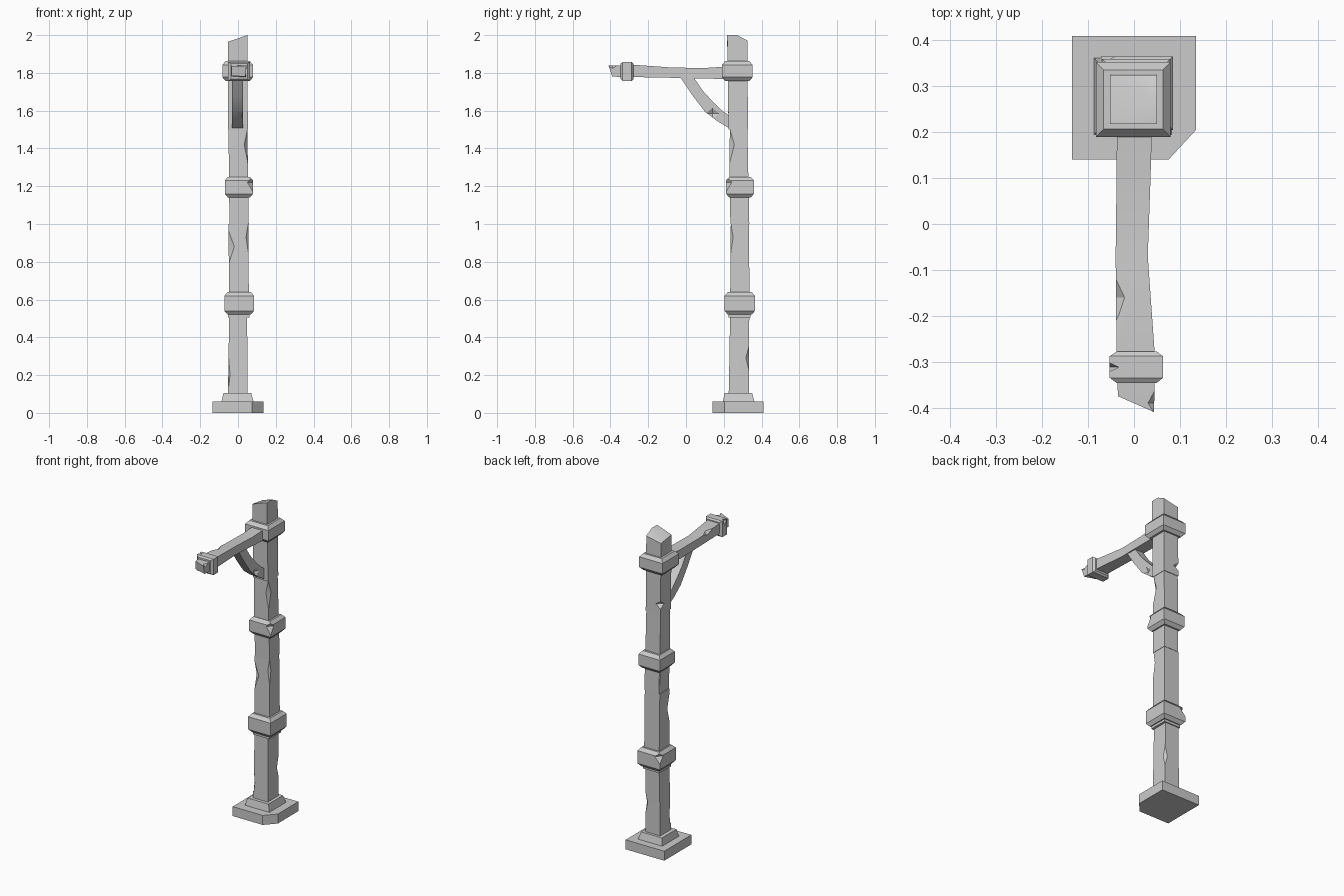
import bpy, bmesh
from mathutils import Vector

cube = bpy.data.objects.get("Cube")
if cube:
    bpy.data.objects.remove(cube, do_unlink=True)

stone = bpy.data.materials.new("pale_grey_stone")
stone.use_nodes = True
GREY = (0.6, 0.6, 0.6, 1)
stone.diffuse_color = GREY
stone.node_tree.nodes["Principled BSDF"].inputs["Base Color"].default_value = GREY


def finish(name, bm):
    bmesh.ops.recalc_face_normals(bm, faces=bm.faces)
    mesh = bpy.data.meshes.new(name)
    bm.to_mesh(mesh)
    bm.free()
    obj = bpy.data.objects.new(name, mesh)
    bpy.context.collection.objects.link(obj)
    mesh.materials.append(stone)
    return obj


def loft(name, rings):
    """Skin a stack of equal-length point rings and cap both ends."""
    bm = bmesh.new()
    loops = [[bm.verts.new(p) for p in ring] for ring in rings]
    n = len(loops[0])
    for a, b in zip(loops, loops[1:]):
        for i in range(n):
            j = (i + 1) % n
            bm.faces.new((a[i], a[j], b[j], b[i]))
    bm.faces.new(loops[0])
    bm.faces.new(loops[-1])
    return finish(name, bm)


def flat(z, x0, x1, y0, y1):
    return [(x0, y0, z), (x1, y0, z), (x1, y1, z), (x0, y1, z)]


def upright(y, x0, x1, z0, z1):
    return [(x0, y, z0), (x1, y, z0), (x1, y, z1), (x0, y, z1)]


def chip(obj, spots):
    """Knock elongated diamond-shaped chips out of the edges."""
    for centre, size in spots:
        bm = bmesh.new()
        for axis in range(3):
            for s in (-1, 1):
                p = Vector(centre)
                p[axis] += s * size[axis]
                bm.verts.new(p)
        bmesh.ops.convex_hull(bm, input=bm.verts)
        cutter = finish("chip_cutter", bm)
        cutter.hide_render = True
        mod = obj.modifiers.new("chip", 'BOOLEAN')
        mod.operation, mod.solver, mod.object = 'DIFFERENCE', 'EXACT', cutter
        bpy.context.view_layer.objects.active = obj
        bpy.ops.object.modifier_apply(modifier=mod.name)
        bpy.data.objects.remove(cutter, do_unlink=True)


# Base slab with one broken corner, and the tapered plinth on it
outline = [(-.135, .14), (.075, .14), (.135, .205), (.135, .41), (-.135, .41)]
loft("base_slab", [[(x, y, z) for x, y in outline] for z in (0, .06)])
loft("plinth", [flat(.06, -.087, .082, .195, .362), flat(.105, -.077, .07, .205, .35)])

# Post in four slightly shifted blocks
lower = loft("post_lower", [flat(.1, -.053, .05, .226, .333), flat(.3, -.05, .05, .23, .333),
                            flat(.505, -.047, .048, .233, .335)])
mid = loft("post_middle", [flat(.505, -.047, .058, .233, .337), flat(1, -.05, .055, .237, .333)])
upper = loft("post_upper", [flat(1, -.045, .057, .235, .335), flat(1.25, -.048, .053, .23, .33),
                            flat(1.5, -.05, .05, .232, .325)])

bm = bmesh.new()
top_points = flat(1.5, -.052, .052, .225, .328) + [
    (-.052, .218, 1.965), (.05, .218, 2), (.05, .27, 2), (.05, .325, 1.972), (-.052, .325, 1.95)]
for p in top_points:
    bm.verts.new(p)
bmesh.ops.convex_hull(bm, input=bm.verts)
bmesh.ops.dissolve_limit(bm, angle_limit=0.01, verts=bm.verts, edges=bm.edges)
top = finish("post_top", bm)

chip(lower, [((.052, .335, .29), (.02, .02, .08)), ((-.05, .23, .2), (.01, .01, .1))])
chip(mid, [((-.05, .233, .88), (.035, .025, .1)), ((.056, .236, .93), (.014, .014, .09))])
chip(upper, [((.054, .23, 1.42), (.022, .03, .11)), ((-.05, .328, 1.1), (.01, .01, .08))])
chip(top, [((-.052, .328, 1.56), (.035, .035, .025))])


# Collars: straight band with bevelled shoulders
def collar(name, z0, z1, x0, x1, y0, y1):
    s, h = .017, .02
    inner = (x0 + s, x1 - s, y0 + s, y1 - s)
    outer = (x0, x1, y0, y1)
    return loft(name, [flat(z0, *inner), flat(z0 + h, *outer),
                       flat(z1 - h, *outer), flat(z1, *inner)])


low_collar = collar("lower_collar", .52, .64, -.072, .085, .205, .365)
mid_collar = collar("middle_collar", 1.14, 1.25, -.07, .08, .212, .36)
collar("top_collar", 1.757, 1.862, -.083, .08, .19, .353)
loft("lower_collar_lip", [flat(.505, -.054, .062, .226, .342), flat(.525, -.054, .062, .226, .342)])
chip(low_collar, [((-.072, .365, .615), (.035, .035, .04))])
chip(mid_collar, [((.08, .212, 1.22), (.03, .03, .05))])

# Side arm, gently bent, with a splintered tip
tip = [(-.035, -.375, 1.785), (.04, -.39, 1.78), (.044, -.41, 1.838), (-.035, -.375, 1.835)]
arm = loft("arm", [upright(.24, -.037, .04, 1.767, 1.835),
                   upright(.1, -.038, .036, 1.77, 1.826),
                   upright(-.07, -.04, .03, 1.774, 1.828),
                   upright(-.28, -.038, .045, 1.778, 1.843), tip])
chip(arm, [((-.04, -.16, 1.837), (.022, .055, .022)), ((.045, -.39, 1.842), (.018, .03, .02))])

inner, outer = (-.038, .05, 1.767, 1.849), (-.053, .063, 1.757, 1.857)
arm_collar = loft("arm_collar", [upright(-.278, *inner), upright(-.288, *outer),
                                 upright(-.335, *outer), upright(-.346, *inner)])
chip(arm_collar, [((-.053, -.312, 1.85), (.026, .012, .03))])

# Curved brace below the arm
under = [(-.03, 1.777), (.035, 1.68), (.1, 1.595), (.165, 1.545), (.24, 1.5)]
over = [(.04, 1.777), (.085, 1.71), (.135, 1.655), (.185, 1.605), (.24, 1.565)]
brace = loft("brace", [[(-.032, *u), (.026, *u), (.026, *o), (-.032, *o)]
                       for u, o in zip(under, over)])
chip(brace, [((.026, .14, 1.585), (.014, .035, .03))])

# Soft shading that keeps the hard edges
for obj in bpy.context.scene.objects:
    if obj.type == 'MESH':
        bpy.ops.object.select_all(action='DESELECT')
        obj.select_set(True)
        bpy.context.view_layer.objects.active = obj
        bpy.ops.object.shade_smooth_by_angle(angle=0.5)
